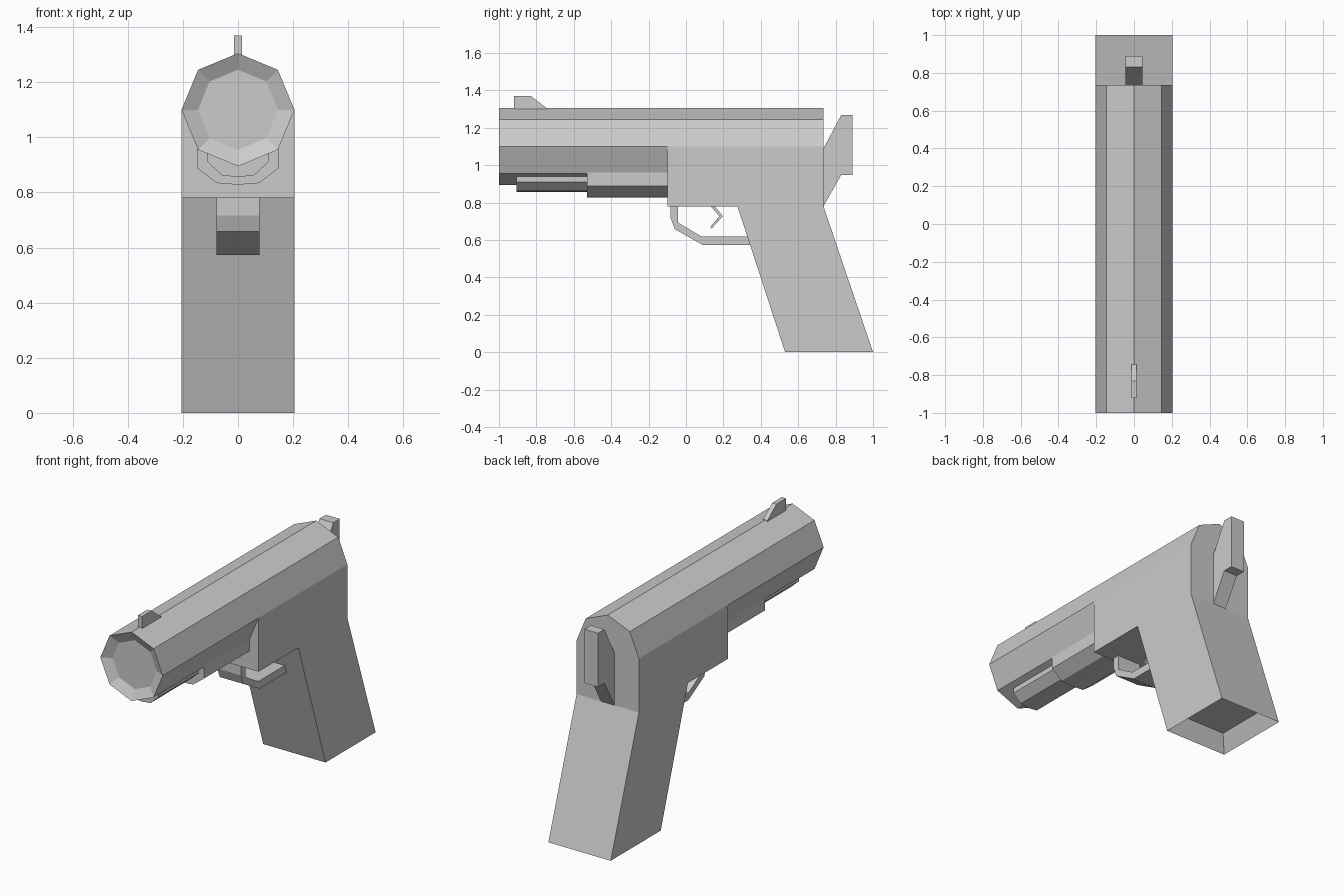
import bpy, bmesh, math
from mathutils import Vector

if "Cube" in bpy.data.objects:
    bpy.data.objects.remove(bpy.data.objects["Cube"])


def prism(name, profile, to_a, to_b, recess=None):
    """Join two copies of a profile; recess = (face direction, rim, push vector)."""
    bm = bmesh.new()
    a = [bm.verts.new(to_a(*p)) for p in profile]
    b = [bm.verts.new(to_b(*p)) for p in profile]
    bm.faces.new(a)
    bm.faces.new(b[::-1])
    n = len(profile)
    for i in range(n):
        j = (i + 1) % n
        bm.faces.new((a[j], a[i], b[i], b[j]))
    bmesh.ops.recalc_face_normals(bm, faces=bm.faces)
    if recess:
        direction, rim, push = recess
        d = Vector(direction)
        # outermost face looking in the given direction
        face = max((f for f in bm.faces if f.normal.dot(d) > 0.99),
                   key=lambda f: f.calc_center_median().dot(d))
        bmesh.ops.inset_region(bm, faces=[face], thickness=rim, use_even_offset=True)
        bmesh.ops.translate(bm, verts=face.verts, vec=push)
    me = bpy.data.meshes.new(name)
    bm.to_mesh(me)
    bm.free()
    ob = bpy.data.objects.new(name, me)
    bpy.context.collection.objects.link(ob)
    return ob


def side_part(name, yz, half, recess=None):
    """Side profile (y, z) given a width across x."""
    return prism(name, yz, lambda y, z: (-half, y, z), lambda y, z: (half, y, z), recess)


def long_part(name, xz, y0, y1, recess=None):
    """Cross-section (x, z) run along y."""
    return prism(name, xz, lambda x, z: (x, y0, z), lambda x, z: (x, y1, z), recess)


def mirrored(half):
    """Close a right-hand half section across x = 0."""
    return half + [(-x, z) for x, z in reversed(half)]


# Eight-sided slide with a shallow muzzle recess
octagon = [(0.205 * math.sin(i * math.pi / 4), 1.10 + 0.205 * math.cos(i * math.pi / 4))
           for i in range(8)]
long_part("slide", octagon, -1.0, 0.735, ((0, -1, 0), 0.055, (0, 0.03, 0)))

# Frame and raked grip, hollowed at the base
side_part("frame_and_grip",
          [(-0.10, 1.10), (-0.10, 0.78), (0.275, 0.78), (0.53, 0.0),
           (1.0, 0.0), (0.735, 0.78), (0.735, 1.10)],
          0.205, ((0, 0, -1), 0.045, (0, 0, 0.10)))

# Stepped housing below the slide
long_part("lower_housing",
          mirrored([(0.147, 1.0), (0.147, 0.888), (0.077, 0.834), (0.0, 0.828)])[:-4]
          + [(-0.077, 0.834), (-0.147, 0.888), (-0.147, 1.0)], -0.53, -0.10)
long_part("lower_rod",
          [(0.11, 1.0), (0.11, 0.91), (0.058, 0.862), (0.0, 0.856),
           (-0.058, 0.862), (-0.11, 0.91), (-0.11, 1.0)], -0.905, -0.53)

# Trigger guard
side_part("trigger_guard",
          [(-0.082, 0.78), (-0.082, 0.717), (-0.06, 0.658), (0.09, 0.573), (0.36, 0.573),
           (0.36, 0.62), (0.08, 0.62), (-0.042, 0.693), (-0.042, 0.78)], 0.078)

# Bent trigger
side_part("trigger",
          [(0.133, 0.78), (0.155, 0.78), (0.197, 0.727), (0.138, 0.662),
           (0.130, 0.670), (0.178, 0.727)], 0.04)

# Hammer
side_part("hammer",
          [(0.735, 1.09), (0.83, 1.268), (0.89, 1.268), (0.89, 0.948),
           (0.83, 0.948), (0.735, 0.78)], 0.045)

# Front sight
side_part("front_sight",
          [(-0.92, 1.295), (-0.92, 1.37), (-0.83, 1.37), (-0.745, 1.305), (-0.745, 1.295)],
          0.014)
